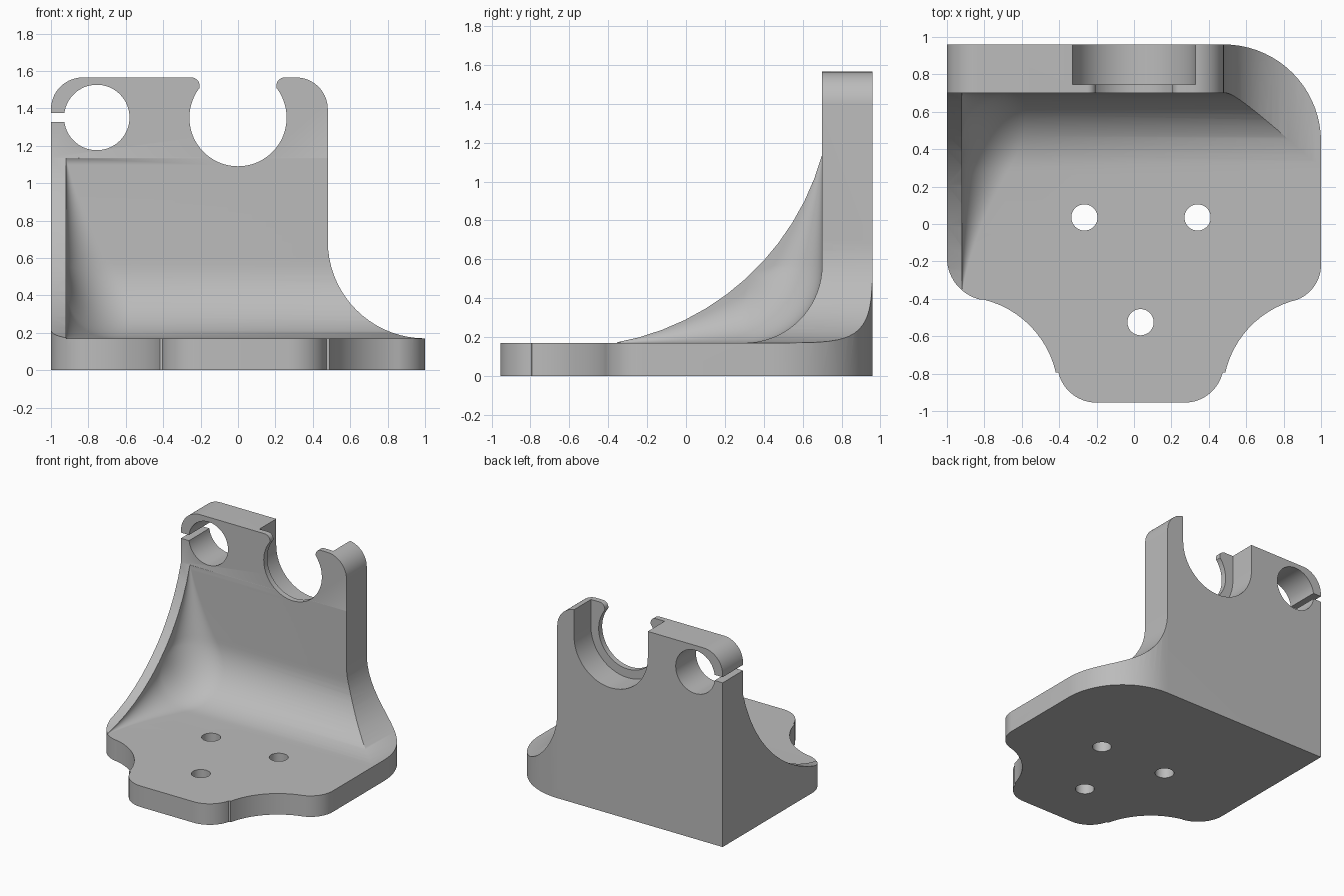
import bpy, bmesh
from math import sin, cos, radians, hypot
from mathutils import Vector

if "Cube" in bpy.data.objects:
    bpy.data.objects.remove(bpy.data.objects["Cube"])

WALL_Y, FLOOR_Z, SIDE_X = 0.7, 0.17, -0.92
SWEEP = (-0.6, 1.5, 1.35)      # side gusset arc: y, z, radius


def arc(cx, cy, r, a0, a1):
    n = max(4, int(abs(a1 - a0) / 5))
    angles = [radians(a0 + (a1 - a0) * i / n) for i in range(n + 1)]
    return [(cx + r * cos(a), cy + r * sin(a)) for a in angles]


def finish(name, bm):
    bmesh.ops.remove_doubles(bm, verts=bm.verts, dist=1e-5)
    bmesh.ops.recalc_face_normals(bm, faces=bm.faces)
    mesh = bpy.data.meshes.new(name)
    bm.to_mesh(mesh)
    bm.free()
    obj = bpy.data.objects.new(name, mesh)
    bpy.context.collection.objects.link(obj)
    return obj


def extrude(name, points, axis, lo, hi):
    """Extrude a flat outline along one axis."""
    place = {"x": lambda u, v: (lo, u, v),
             "y": lambda u, v: (u, lo, v),
             "z": lambda u, v: (u, v, lo)}[axis]
    bm = bmesh.new()
    face = bm.faces.new([bm.verts.new(place(u, v)) for u, v in points])
    moved = bmesh.ops.extrude_face_region(bm, geom=[face])["geom"]
    shift = Vector([hi - lo if a == axis else 0 for a in "xyz"])
    bmesh.ops.translate(bm, vec=shift, verts=[g for g in moved if isinstance(g, bmesh.types.BMVert)])
    return finish(name, bm)


def cut(body, tool, operation):
    tool.hide_render = True
    mod = body.modifiers.new(tool.name, "BOOLEAN")
    mod.operation, mod.solver, mod.object = operation, "EXACT", tool
    bpy.context.view_layer.objects.active = body
    bpy.ops.object.modifier_apply(modifier=mod.name)
    bpy.data.objects.remove(tool)


# Front outline: clamp hole with slot, open bearing seat, flared right foot
front = [(-1, 0), (1.1, 0), (1.1, FLOOR_Z)]
front += arc(1, 0.69, 0.52, 270, 180)
front += arc(0.31, 1.395, 0.17, 0, 90)
front += arc(0.25, 1.52, 0.045, 90, 200)
front += arc(0, 1.35, 0.26, 36, -216)
front += arc(-0.25, 1.52, 0.045, -20, 90)
front += arc(-0.83, 1.395, 0.17, 90, 173)
front += [(-1, 1.374)] + arc(-0.755, 1.351, 0.175, 172.5, -172.5) + [(-1, 1.328)]
body = extrude("bracket_body", front, "y", -1.1, 1.1)

# Plan outline with scalloped front tongue
plan = [(-1.02, 0.96), (-1.02, -0.18)]
plan += arc(-0.77, -0.18, 0.23, 180, 258)
plan += arc(-0.925, -0.91, 0.52, 77, 13)
plan += arc(-0.2, -0.745, 0.21, 194, 270)
plan += arc(0.27, -0.745, 0.21, 270, 346)
plan += arc(0.995, -0.91, 0.52, 167, 107)
plan += arc(0.8, -0.218, 0.2, 287, 360)
plan += arc(0.48, 0.44, 0.52, 0, 90)
cut(body, extrude("plan_trim", plan, "z", -0.1, 2), "INTERSECT")

# Side outline with the swept gusset
side = [(-1.1, -0.1), (1.1, -0.1), (1.1, 2), (WALL_Y, 2)]
side += arc(*SWEEP, -15.64, -80.1)
side += [(-0.37, 0.3), (-1.1, 0.3)]
cut(body, extrude("side_trim", side, "x", -1.1, 1.1), "INTERSECT")


def cavity():
    """Inner pocket: filleted floor-to-wall path with a side fillet fading at both ends."""
    r = 0.4
    cy, cz = WALL_Y - r, FLOOR_Z + r
    path = [((-3, FLOOR_Z), (0, 1))]
    path += [((-0.4 + (cy + 0.4) * i / 20, FLOOR_Z), (0, 1)) for i in range(20)]
    for y, z in arc(cy, cz, r, -90, 0):
        path.append(((y, z), ((cy - y) / r, (cz - z) / r)))
    path += [((WALL_Y, cz + 0.6 * i / 16), (-1, 0)) for i in range(1, 17)]
    path.append(((WALL_Y, 4), (-1, 0)))
    bm = bmesh.new()
    rows = []
    for (y, z), (ny, nz) in path:
        s = max(0, hypot(y - SWEEP[0], z - SWEEP[1]) - SWEEP[2])
        if y < -1 or z > 1.13:
            s = 0
        row = [(3, y, z)]
        for u, v in arc(s, s, s, 270, 180):
            row.append((SIDE_X + u, y + v * ny, z + v * nz))
        row += [(SIDE_X, -3, 4), (3, -3, 4)]
        rows.append([bm.verts.new(p) for p in row])
    n = len(rows[0])
    for a, b in zip(rows, rows[1:]):
        for i in range(n):
            j = (i + 1) % n
            bm.faces.new((a[i], a[j], b[j], b[i]))
    bm.faces.new(rows[0])
    bm.faces.new(rows[-1])
    return finish("pocket", bm)


cut(body, cavity(), "DIFFERENCE")

# Wider bearing recess entering from the back
recess = [(0.33, 2)] + arc(0, 1.35, 0.33, 0, -180) + [(-0.33, 2)]
cut(body, extrude("bearing_recess", recess, "y", 0.745, 1.2), "DIFFERENCE")

# Three mounting holes
for x, y in ((-0.265, 0.035), (0.34, 0.035), (0.035, -0.525)):
    cut(body, extrude("mount_hole", arc(x, y, 0.07, 0, 355), "z", -0.2, 0.5), "DIFFERENCE")

# Single grey finish
grey = bpy.data.materials.new("plain_grey")
grey.use_nodes = True
grey.diffuse_color = (0.5, 0.5, 0.5, 1)
grey.node_tree.nodes["Principled BSDF"].inputs["Base Color"].default_value = (0.5, 0.5, 0.5, 1)
body.data.materials.clear()
body.data.materials.append(grey)
for poly in body.data.polygons:
    poly.material_index = 0

bpy.ops.object.select_all(action="DESELECT")
body.select_set(True)
bpy.context.view_layer.objects.active = body
bpy.ops.object.shade_smooth_by_angle(angle=radians(30))
